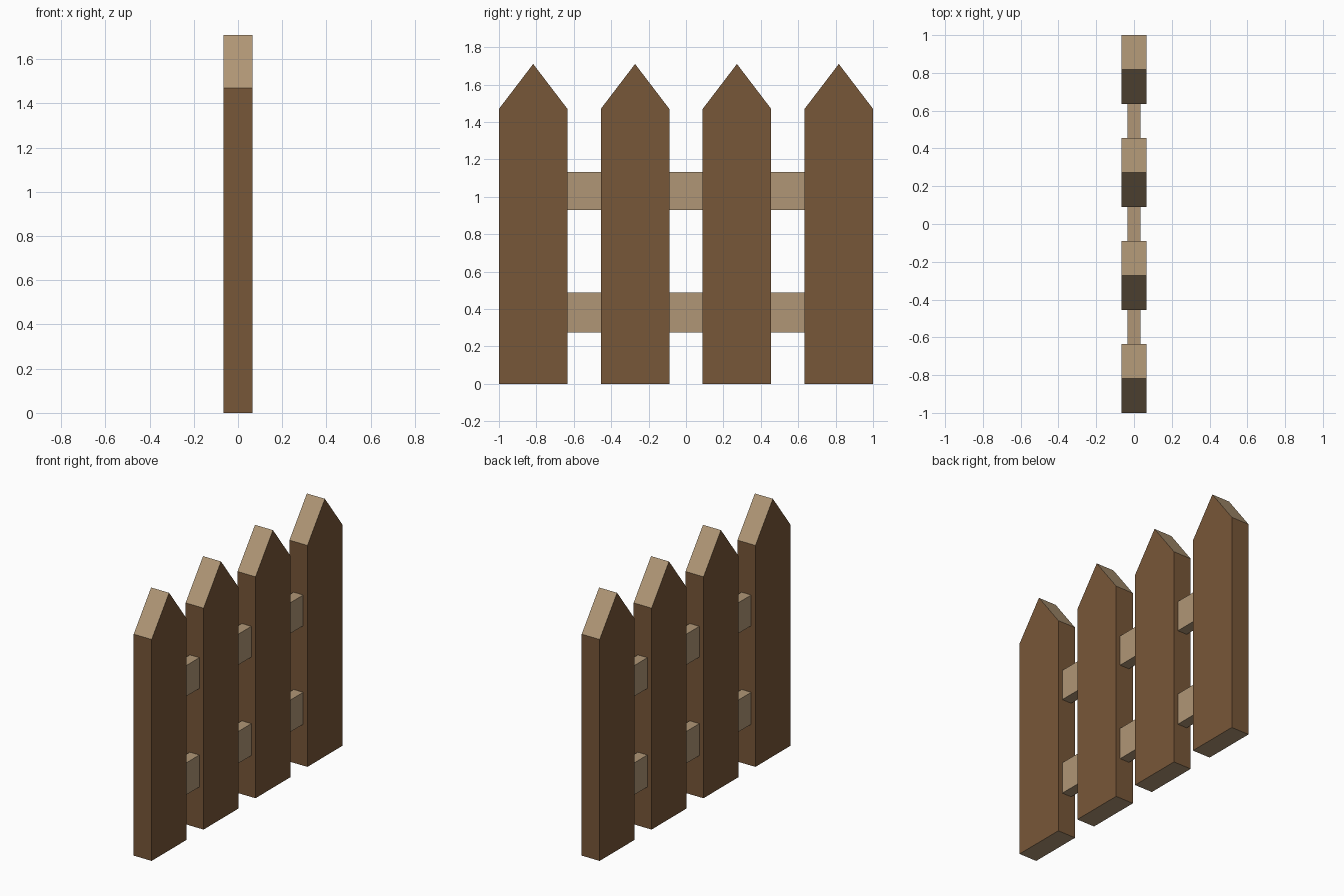
import bpy, bmesh

if "Cube" in bpy.data.objects:
    bpy.data.objects.remove(bpy.data.objects["Cube"])


def material(name, rgb):
    m = bpy.data.materials.new(name)
    m.diffuse_color = (*rgb, 1)
    m.use_nodes = True
    m.node_tree.nodes["Principled BSDF"].inputs["Base Color"].default_value = m.diffuse_color
    return m


BARK = material("brown_wood", (0.187, 0.095, 0.04))
CUT = material("pale_wood", (0.434, 0.307, 0.18))


def extrude_profile(name, profile, half_depth, y, materials):
    """Extrude a (y, z) profile symmetrically along x."""
    bm = bmesh.new()
    face = bm.faces.new([bm.verts.new((-half_depth, py, pz)) for py, pz in profile])
    ext = bmesh.ops.extrude_face_region(bm, geom=[face])
    moved = [v for v in ext["geom"] if isinstance(v, bmesh.types.BMVert)]
    bmesh.ops.translate(bm, verts=moved, vec=(2 * half_depth, 0, 0))
    bmesh.ops.recalc_face_normals(bm, faces=bm.faces)
    # Sawn ends (sloped tips and the foot) use the second material
    if len(materials) > 1:
        for f in bm.faces:
            f.material_index = int(abs(f.normal.z) > 0.3)
    mesh = bpy.data.meshes.new(name)
    bm.to_mesh(mesh)
    bm.free()
    for m in materials:
        mesh.materials.append(m)
    obj = bpy.data.objects.new(name, mesh)
    obj.location.y = y
    bpy.context.collection.objects.link(obj)
    return obj


# Four pointed pickets
W = 0.183
picket = [(-W, 0), (W, 0), (W, 1.47), (0, 1.71), (-W, 1.47)]
for i in range(4):
    extrude_profile(f"picket_{i + 1}", picket, 0.066, (i - 1.5) * 0.5447, [BARK, CUT])

# Two cross rails running through the pickets, ending inside the outer ones
for name, z0, z1 in (("lower_rail", 0.275, 0.487), ("upper_rail", 0.929, 1.133)):
    rail = [(-0.68, z0), (0.68, z0), (0.68, z1), (-0.68, z1)]
    extrude_profile(name, rail, 0.035, 0, [CUT])
